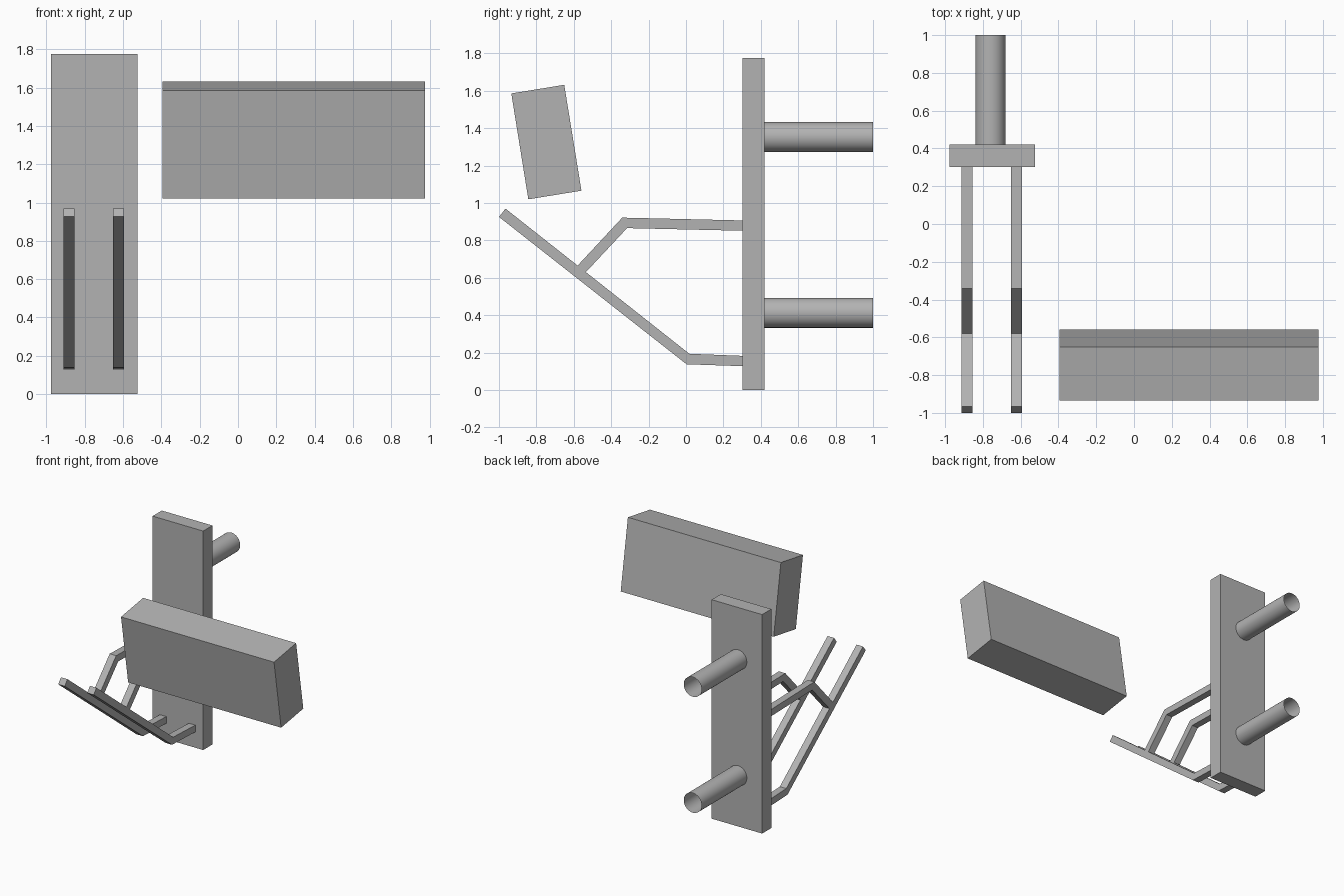
import bpy, bmesh, math

if "Cube" in bpy.data.objects:
    bpy.data.objects.remove(bpy.data.objects["Cube"])

# Mid-grey shared by all parts
grey = bpy.data.materials.new("mid_grey")
grey.diffuse_color = (0.45, 0.45, 0.45, 1)
grey.use_nodes = True
grey.node_tree.nodes["Principled BSDF"].inputs["Base Color"].default_value = grey.diffuse_color


def extrude_profile(name, points, x0, x1):
    """Solid from a (y, z) side profile, extruded along x."""
    bm = bmesh.new()
    face = bm.faces.new([bm.verts.new((x0, y, z)) for y, z in points])
    ext = bmesh.ops.extrude_face_region(bm, geom=[face])
    moved = [v for v in ext["geom"] if isinstance(v, bmesh.types.BMVert)]
    bmesh.ops.translate(bm, verts=moved, vec=(x1 - x0, 0, 0))
    bmesh.ops.recalc_face_normals(bm, faces=bm.faces)
    mesh = bpy.data.meshes.new(name)
    bm.to_mesh(mesh)
    bm.free()
    mesh.materials.append(grey)
    obj = bpy.data.objects.new(name, mesh)
    bpy.context.collection.objects.link(obj)
    return obj


# Upright mounting plate
extrude_profile("mounting_plate",
                [(0.302, 0), (0.42, 0), (0.42, 1.775), (0.302, 1.775)], -0.977, -0.524)

# Tilted block floating beside the plate
extrude_profile("tilted_block",
                [(-0.843, 1.02), (-0.559, 1.066), (-0.651, 1.632), (-0.934, 1.586)], -0.395, 0.977)

# Pair of brackets: a long bent arm and a bent strut bracing it
arm = [(-1.0, 0.926), (0.003, 0.138), (0.302, 0.128), (0.302, 0.183),
       (0.018, 0.194), (-0.965, 0.97)]
strut = [(-0.58, 0.665), (-0.535, 0.631), (-0.315, 0.866), (0.302, 0.852),
         (0.302, 0.907), (-0.341, 0.922)]
for side, x in (("left", -0.912), ("right", -0.652)):
    extrude_profile(f"{side}_arm", arm, x, x + 0.058)
    extrude_profile(f"{side}_strut", strut, x, x + 0.058)

# Two open tubes at the back
for label, z in (("lower", 0.413), ("upper", 1.353)):
    bpy.ops.mesh.primitive_cylinder_add(
        vertices=32, radius=0.08, depth=0.58, end_fill_type='NOTHING',
        location=(-0.76, 0.71, z), rotation=(math.pi / 2, 0, 0))
    tube = bpy.context.object
    tube.name = f"{label}_tube"
    tube.data.materials.append(grey)
    bpy.ops.object.shade_smooth_by_angle()
